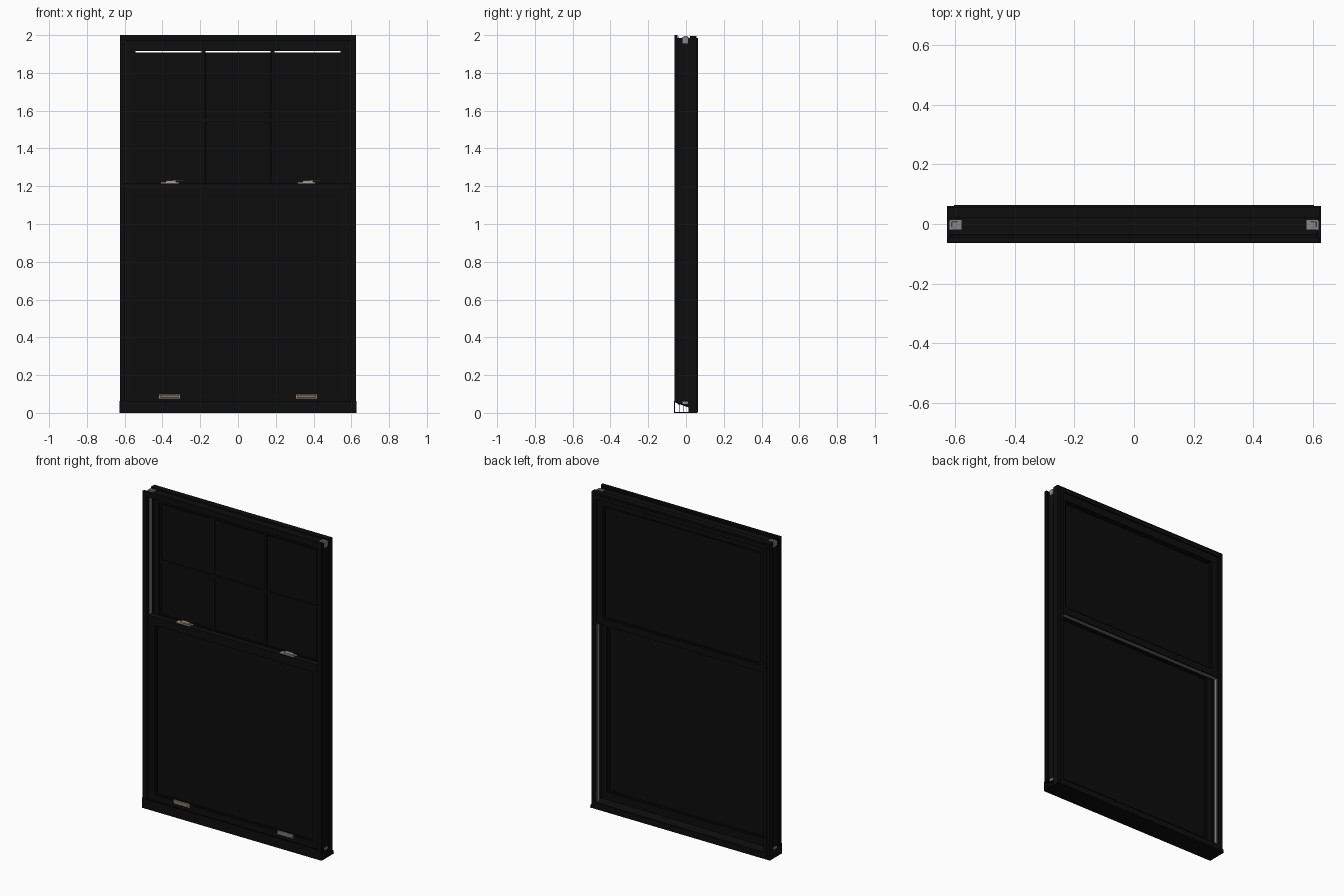
import bpy, bmesh
from mathutils import Vector

cube = bpy.data.objects.get("Cube")
if cube:
    bpy.data.objects.remove(cube)


def material(name, color, rough=0.6):
    m = bpy.data.materials.new(name)
    m.use_nodes = True
    m.diffuse_color = (*color, 1)
    node = m.node_tree.nodes["Principled BSDF"]
    node.inputs["Base Color"].default_value = (*color, 1)
    node.inputs["Roughness"].default_value = rough
    return m


BLACK = material("black frame", (0.004, 0.004, 0.004))
GLASS = material("dark glass", (0.0035, 0.0037, 0.004))
TAN = material("tan hardware", (0.38, 0.32, 0.25))
GREY = material("grey bracket", (0.25, 0.25, 0.26))
STRIP = material("weather strip", (0.22, 0.21, 0.17))


def finish(name, bm, mat):
    bmesh.ops.recalc_face_normals(bm, faces=bm.faces)
    mesh = bpy.data.meshes.new(name)
    bm.to_mesh(mesh)
    bm.free()
    mesh.materials.append(mat)
    ob = bpy.data.objects.new(name, mesh)
    bpy.context.collection.objects.link(ob)
    return ob


def add_box(bm, x, y, z):
    verts = bmesh.ops.create_cube(bm, size=1)["verts"]
    for v in verts:
        v.co = Vector([(lo + hi) / 2 + c * (hi - lo)
                       for c, (lo, hi) in zip(v.co, (x, y, z))])


def box(name, x, y, z, mat, bevel=0):
    bm = bmesh.new()
    add_box(bm, x, y, z)
    ob = finish(name, bm, mat)
    if bevel:
        mod = ob.modifiers.new("soft edges", "BEVEL")
        mod.width, mod.segments = bevel, 2
    return ob


def extrude_x(name, profile, x0, x1, mat):
    """Extrude a (y, z) profile along x."""
    bm = bmesh.new()
    face = bm.faces.new([bm.verts.new((x0, y, z)) for y, z in profile])
    new = bmesh.ops.extrude_face_region(bm, geom=[face])["geom"]
    bmesh.ops.translate(bm, vec=(x1 - x0, 0, 0),
                        verts=[v for v in new if isinstance(v, bmesh.types.BMVert)])
    return finish(name, bm, mat)


def ring(name, outer, inner, y, mat, slope=False):
    """Mitred rectangular frame; outer and inner are (half width, bottom, top)."""
    bm = bmesh.new()
    loops = []
    for (w, lo, hi), depth in ((outer, y[0]), (inner, y[0]), (inner, y[1]), (outer, y[1])):
        loops.append([bm.verts.new((sx, depth, z))
                      for sx, z in ((-w, lo), (w, lo), (w, hi), (-w, hi))])
    for a, b in zip(loops, loops[1:] + loops[:1]):
        for i in range(4):
            j = (i + 1) % 4
            bm.faces.new((a[i], a[j], b[j], b[i]))
    if slope:  # trim the jamb feet to the sloping sill
        geom = bm.verts[:] + bm.edges[:] + bm.faces[:]
        cut = bmesh.ops.bisect_plane(bm, geom=geom, plane_co=(0, -0.062, 0.06),
                                     plane_no=(0, 0.37, 1), clear_inner=True)
        edges = [e for e in cut["geom_cut"] if isinstance(e, bmesh.types.BMEdge)]
        bmesh.ops.holes_fill(bm, edges=edges, sides=0)
    return finish(name, bm, mat)


# Outer frame: front flange, recessed channel, rear flange and rear stop
ring("front_flange", (0.625, -0.1, 2.0), (0.597, -0.1, 1.968), (-0.062, -0.045), BLACK, True)
ring("frame_body", (0.616, -0.1, 1.985), (0.6, -0.1, 1.97), (-0.045, 0.02), BLACK, True)
ring("rear_flange", (0.623, 0.01, 1.995), (0.6, 0.03, 1.97), (0.02, 0.055), BLACK)
ring("rear_stop", (0.605, 0.005, 1.985), (0.585, 0.04, 1.96), (0.055, 0.063), BLACK)
ring("channel_rib", (0.62, -0.1, 1.992), (0.61, -0.1, 1.98), (-0.041, -0.036), BLACK, True)

# Hollow sloping sill
S = 0.628
box("sill_front", (-S, S), (-0.063, -0.058), (0, 0.062), BLACK)
box("sill_base", (-S, S), (-0.063, 0.06), (0, 0.004), BLACK)
extrude_x("sill_top", [(-0.063, 0.062), (0.015, 0.033), (0.015, 0.028), (-0.063, 0.057)],
          -S, S, BLACK)
for i, (y, top) in enumerate(((-0.036, 0.049), (-0.012, 0.04))):
    box(f"sill_web_{i}", (-S, S), (y, y + 0.002), (0, top), BLACK)
extrude_x("sill_back", [(0.012, 0), (0.061, 0.004), (0.061, 0.02), (0.012, 0.034)],
          -0.623, 0.623, BLACK)


# Sashes: stiles and rails, a thinner glazing bead and the pane
def sash(name, bottom, top, glass_bottom, glass_top, y, pane_top):
    ring(f"{name}_sash", (0.597, bottom, top), (0.553, glass_bottom - 0.008, glass_top + 0.006),
         y, BLACK)
    ring(f"{name}_bead", (0.556, glass_bottom - 0.01, glass_top + 0.01),
         (0.543, glass_bottom, glass_top), (y[0] + 0.006, y[1] - 0.006), BLACK)
    mid = sum(y) / 2
    box(f"{name}_glass", (-0.548, 0.548), (mid - 0.006, mid + 0.006),
        (glass_bottom - 0.004, pane_top), GLASS)


sash("lower", 0.045, 1.215, 0.1, 1.16, (-0.042, -0.003), 1.163)
sash("upper", 1.165, 1.973, 1.215, 1.917, (0.004, 0.043), 1.907)

# Grille bars on the front of the upper pane
for name, x in (("right", -0.183), ("left", 0.183)):
    box(f"grille_upright_{name}", (x - 0.01, x + 0.01), (0.011, 0.019), (1.21, 1.92),
        BLACK, 0.002)
box("grille_crossbar", (-0.546, 0.546), (0.012, 0.019), (1.542, 1.558), BLACK, 0.002)

# Parts repeated on both sides
for side, s in (("right", -1), ("left", 1)):
    def span(a, b):
        return tuple(sorted((s * a, s * b)))

    box(f"parting_bead_{side}", span(0.592, 0.603), (-0.002, 0.004), (0.04, 1.97), BLACK)
    box(f"front_track_strip_{side}", span(0.596, 0.602), (-0.03, -0.008), (1.217, 1.968), STRIP)
    box(f"rear_track_strip_{side}", span(0.596, 0.602), (0.014, 0.034), (0.034, 1.164), STRIP)

    # Corner brackets wrapping the head and the jamb ends
    box(f"top_bracket_{side}", span(0.58, 0.619), (-0.018, 0.014), (1.983, 1.99), GREY)
    box(f"top_bracket_lug_{side}", span(0.592, 0.612), (-0.012, 0.008), (1.988, 1.995), GREY, 0.002)
    box(f"side_bracket_{side}", span(0.612, 0.621), (-0.02, 0.01), (1.955, 1.99), GREY, 0.002)
    box(f"foot_bracket_{side}", span(0.612, 0.621), (-0.02, 0.01), (0.046, 0.062), GREY, 0.002)

    # Sash lift: plate with a projecting finger lip
    c = s * 0.362
    box(f"lift_plate_{side}", (c - 0.056, c + 0.056), (-0.046, -0.041), (0.075, 0.101), TAN, 0.002)
    box(f"lift_lip_{side}", (c - 0.05, c + 0.05), (-0.058, -0.044), (0.082, 0.094), TAN, 0.003)

    # Sash lock: base on the check rail, hub and swing lever
    box(f"lock_base_{side}", (c - 0.048, c + 0.05), (-0.036, -0.006), (1.213, 1.222), TAN, 0.003)
    box(f"lock_hub_{side}", (c - 0.02, c + 0.035), (-0.032, -0.008), (1.22, 1.231), TAN, 0.003)
    box(f"lock_lever_{side}", (c + 0.015, c + 0.072), (-0.038, -0.024), (1.227, 1.234), TAN, 0.002)

# Weather strip under the meeting rail
box("meeting_rail_strip", (-0.59, 0.59), (0.014, 0.034), (1.16, 1.166), STRIP)
